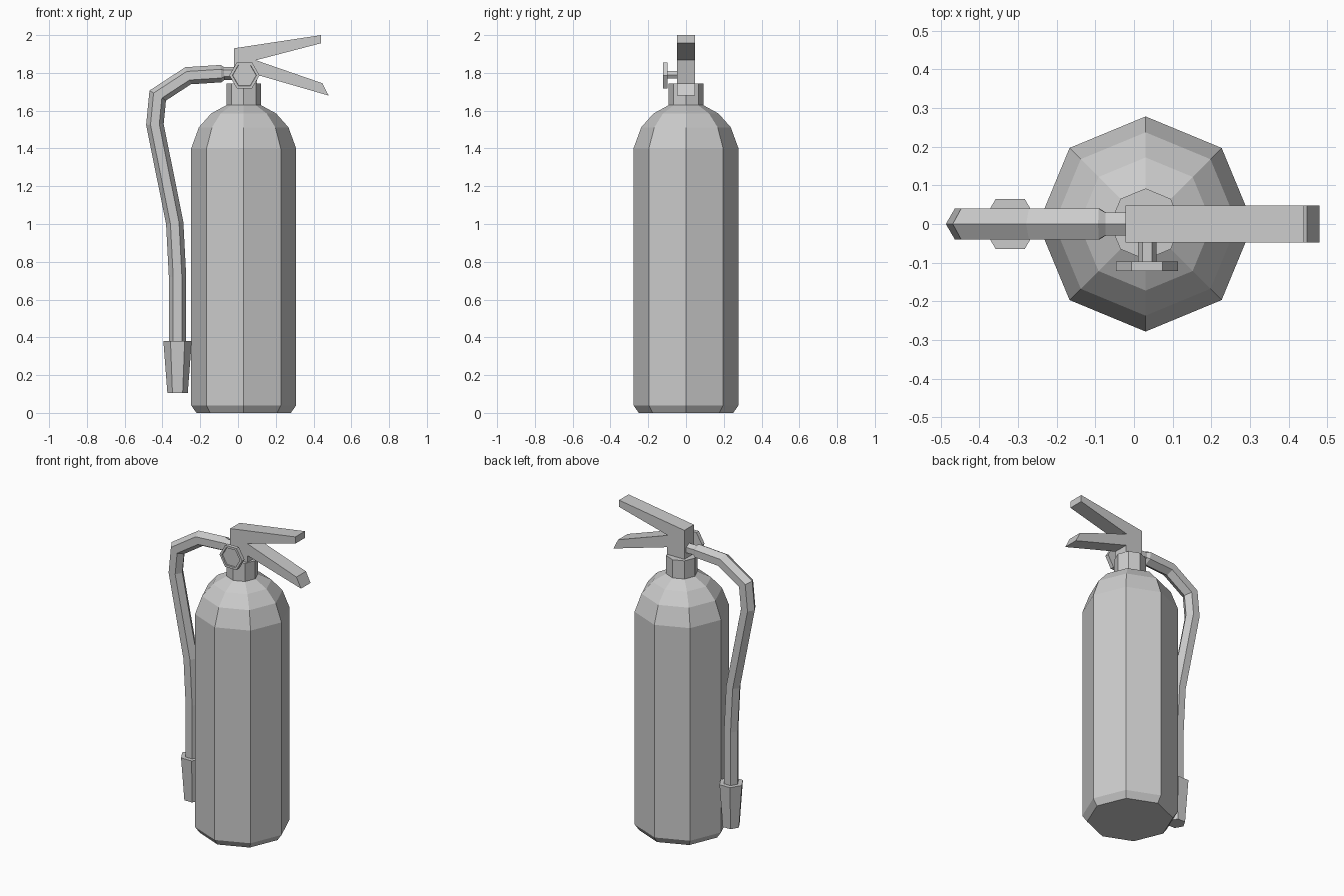
import bpy, bmesh
from math import sin, cos, pi
from mathutils import Vector

if "Cube" in bpy.data.objects:
    bpy.data.objects.remove(bpy.data.objects["Cube"])

CX = 0.03  # axis of the tank


def finish(name, bm):
    bmesh.ops.recalc_face_normals(bm, faces=bm.faces)
    mesh = bpy.data.meshes.new(name)
    bm.to_mesh(mesh)
    bm.free()
    obj = bpy.data.objects.new(name, mesh)
    bpy.context.collection.objects.link(obj)
    return obj


def loft(name, rings, sides):
    """Join rings of (centre, axis_u, axis_v) and cap both ends."""
    bm = bmesh.new()
    loops = []
    for c, u, v in rings:
        angles = [2 * pi * i / sides for i in range(sides)]
        loops.append([bm.verts.new(Vector(c) + Vector(u) * cos(a) + Vector(v) * sin(a)) for a in angles])
    for a, b in zip(loops, loops[1:]):
        for i in range(sides):
            j = (i + 1) % sides
            bm.faces.new((a[i], a[j], b[j], b[i]))
    bm.faces.new(loops[0])
    bm.faces.new(loops[-1])
    return finish(name, bm)


def turned_z(name, x, profile, sides):
    return loft(name, [((x, 0, z), (r, 0, 0), (0, r, 0)) for r, z in profile], sides)


def turned_y(name, x, z, profile, sides):
    return loft(name, [((x, y, z), (r, 0, 0), (0, 0, r)) for r, y in profile], sides)


def sweep_xz(name, path, sides):
    """Mitred tube along (x, z, radius) points in the y = 0 plane."""
    pts = [Vector((x, 0, z)) for x, z, r in path]
    rings = []
    for i, p in enumerate(pts):
        d0 = (p - pts[max(i - 1, 0)]).normalized()
        d1 = (pts[min(i + 1, len(pts) - 1)] - p).normalized()
        d0, d1 = (d0 if i else d1), (d1 if i < len(pts) - 1 else d0)
        t = (d0 + d1).normalized()
        r = path[i][2]
        normal = Vector((-t.z, 0, t.x)) * (r / t.dot(d1))
        rings.append((p, normal, (0, r, 0)))
    return loft(name, rings, sides)


def slab_xz(name, outline, half):
    bm = bmesh.new()
    face = bm.faces.new([bm.verts.new((x, -half, z)) for x, z in outline])
    ext = bmesh.ops.extrude_face_region(bm, geom=[face], use_keep_orig=True)
    verts = [g for g in ext["geom"] if isinstance(g, bmesh.types.BMVert)]
    bmesh.ops.translate(bm, verts=verts, vec=(0, 2 * half, 0))
    return finish(name, bm)


# Tank with domed shoulder, and neck collar
turned_z("tank", CX, [(0.25, 0), (0.278, 0.04), (0.278, 1.40), (0.237, 1.512),
                      (0.172, 1.585), (0.09, 1.63)], 8)
turned_z("neck_collar", CX, [(0.092, 1.61), (0.092, 1.745)], 8)

# Valve head with carry handle and squeeze lever
slab_xz("valve_handles", [(-0.022, 1.735), (-0.022, 1.93), (0.44, 2.0), (0.44, 1.957),
                          (0.095, 1.867), (0.447, 1.745), (0.48, 1.68), (0.10, 1.79),
                          (0.10, 1.735)], 0.048)

# Pressure gauge on a short stem
turned_y("gauge_stem", 0.034, 1.79, [(0.024, -0.04), (0.024, -0.10)], 6)
turned_y("gauge", 0.034, 1.787, [(0.08, -0.097), (0.08, -0.122), (0.064, -0.122),
                                 (0.062, -0.115)], 6)

# Hose with narrow connector into the valve head
sweep_xz("hose", [(-0.01, 1.797, 0.034), (-0.073, 1.797, 0.034), (-0.09, 1.796, 0.046),
                  (-0.264, 1.785, 0.046), (-0.425, 1.68, 0.046), (-0.44, 1.527, 0.046),
                  (-0.335, 1.005, 0.046), (-0.32, 0.72, 0.046), (-0.32, 0.36, 0.046)], 6)

# Nozzle
turned_z("nozzle", -0.32, [(0.054, 0.105), (0.075, 0.38)], 6)
